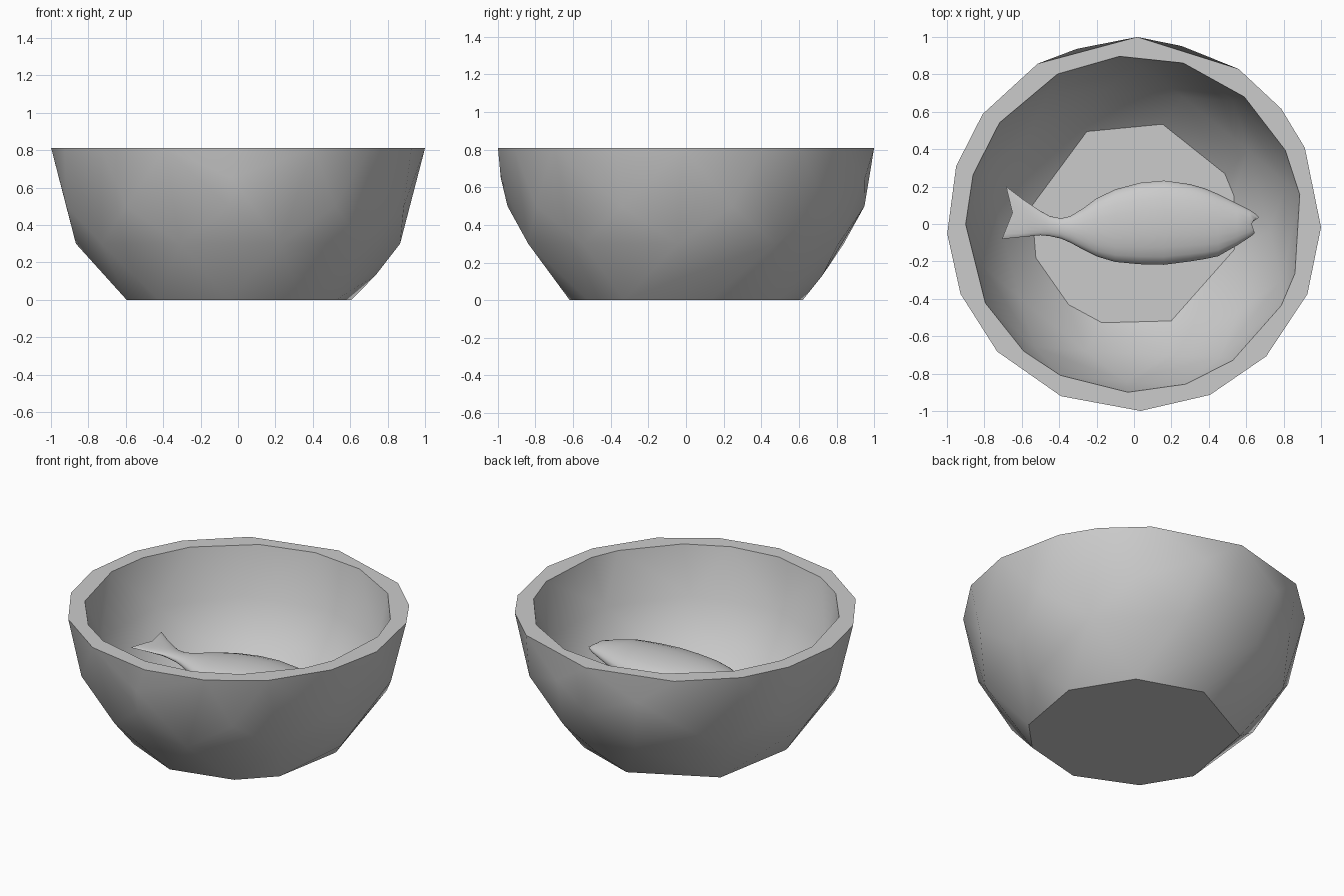
import bpy, bmesh, math

cube = bpy.data.objects.get("Cube")
if cube:
    bpy.data.objects.remove(cube, do_unlink=True)

TOP = 0.81

clay = bpy.data.materials.new("clay_grey")
clay.use_nodes = True
colour = (0.6, 0.6, 0.6, 1)
clay.diffuse_color = colour
clay.node_tree.nodes["Principled BSDF"].inputs["Base Color"].default_value = colour


def finish(bm, name, angle):
    bmesh.ops.recalc_face_normals(bm, faces=bm.faces)
    mesh = bpy.data.meshes.new(name)
    bm.to_mesh(mesh)
    bm.free()
    mesh.materials.append(clay)
    obj = bpy.data.objects.new(name, mesh)
    bpy.context.collection.objects.link(obj)
    bpy.ops.object.select_all(action="DESELECT")
    obj.select_set(True)
    bpy.context.view_layer.objects.active = obj
    bpy.ops.object.shade_smooth_by_angle(angle=math.radians(angle))


def faceted_shell(bm, rings):
    """Open faceted half ball: hull of rings of points, without its lid."""
    verts = []
    for z, r, angles in rings:
        for a in map(math.radians, angles):
            verts.append(bm.verts.new((r * math.cos(a), r * math.sin(a), z)))
    bmesh.ops.convex_hull(bm, input=verts)
    lid = [f for f in bm.faces if all(v.co.z > TOP - 0.001 for v in f.verts)]
    bmesh.ops.delete(bm, geom=lid, context="FACES")


def around(count, start):
    return [start + i * 360 / count for i in range(count)]


# Bowl: outer and inner faceted shells joined by a flat rim
bowl = bmesh.new()
outer_rim = [89, 56, 38, 24, -1, -22, -45, -66, -88, -113, -137, -158, 183, 162, 144, 121]
inner_rim = [95, 73, 49, 26, 10, -17, -29, -54, -72, -92, -116, -131, -152, 180, 163, 143, 117]
outer_base = [-32, 12, 51, 91, 144, 196, 227, 265, 303]
inner_base = [117, 74, 29, 16, -14, -69, -108, -129, -161, 170]
faceted_shell(bowl, [(TOP, 1.0, outer_rim), (0.65, 0.985, [75, 108, 268]),
                     (0.5, 0.95, around(10, 15)), (0.3, 0.868, around(10, -3)),
                     (0.13, 0.735, [0, 80]), (0, 0.62, outer_base)])
faceted_shell(bowl, [(TOP, 0.9, inner_rim), (0.5, 0.845, around(10, 15)),
                     (0.28, 0.727, around(10, -3)), (0.1, 0.555, inner_base)])
rim_edges = [e for e in bowl.edges if e.is_boundary]
bmesh.ops.triangle_fill(bowl, edges=rim_edges, use_beauty=True, normal=(0, 0, 1))
bmesh.ops.dissolve_limit(bowl, angle_limit=0.01, verts=bowl.verts, edges=bowl.edges)
finish(bowl, "bowl", 34)

# Fish: flattened cross-sections from tail to mouth
# (x, lower y, upper y, half thickness, notch in the middle of the end)
sections = [
    (-0.695, -0.08, 0.2, 0.006, 0.045), (-0.6, -0.07, 0.135, 0.01, 0.01),
    (-0.5, -0.06, 0.07, 0.018, 0), (-0.45, -0.065, 0.042, 0.022, 0),
    (-0.39, -0.078, 0.03, 0.027, 0), (-0.34, -0.1, 0.042, 0.035, 0),
    (-0.27, -0.138, 0.085, 0.048, 0), (-0.2, -0.173, 0.137, 0.057, 0),
    (-0.1, -0.203, 0.185, 0.068, 0), (0.03, -0.215, 0.22, 0.077, 0),
    (0.16, -0.218, 0.232, 0.08, 0), (0.3, -0.2, 0.213, 0.077, 0),
    (0.38, -0.187, 0.19, 0.071, 0), (0.45, -0.172, 0.16, 0.063, 0),
    (0.55, -0.115, 0.11, 0.046, 0), (0.62, -0.07, 0.075, 0.03, 0),
    (0.65, -0.05, 0.05, 0.02, -0.02), (0.657, -0.042, 0.035, 0.01, -0.045)]
SIDES = 20
fish = bmesh.new()
loops = []
for x, low, high, thick, notch in sections:
    ring = []
    for i in range(SIDES):
        a = math.tau * i / SIDES
        c = math.cos(a)
        y = (low + high) / 2 + (high - low) / 2 * c
        slant = notch * (1 - abs(c)) + abs(notch) * c / 4
        ring.append(fish.verts.new((x + slant, y, 0.403 + thick * math.sin(a))))
    loops.append(ring)
for a, b in zip(loops, loops[1:]):
    for i in range(SIDES):
        j = (i + 1) % SIDES
        fish.faces.new((a[i], a[j], b[j], b[i]))
# Close the ends with strips across the thickness
for ring in (loops[0], loops[-1]):
    half = SIDES // 2
    for i in range(half):
        quad = [ring[i], ring[i + 1], ring[-i - 1], ring[-i % SIDES]]
        fish.faces.new(list(dict.fromkeys(quad)))
finish(fish, "fish", 45)
